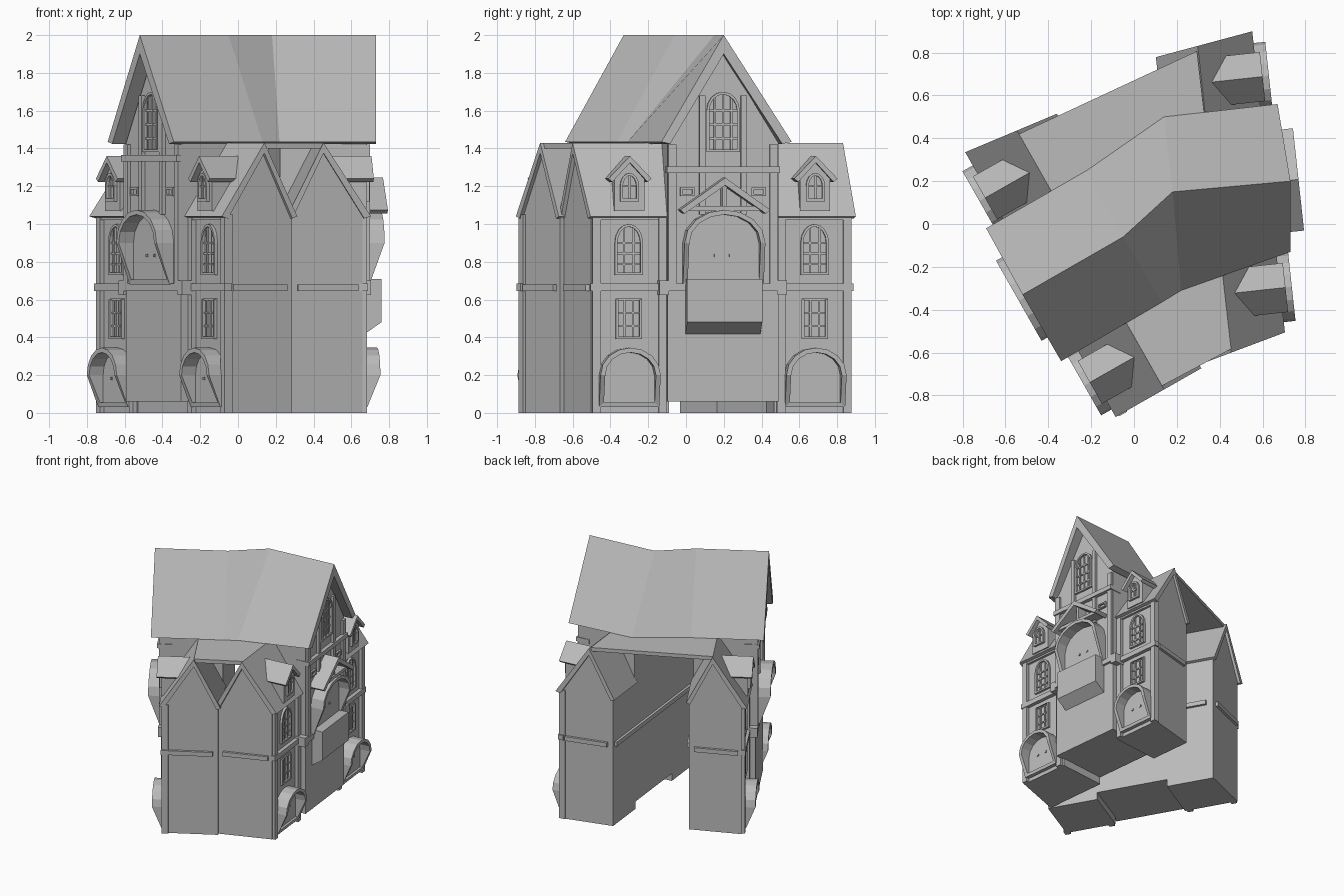
import bpy, bmesh, math
from mathutils import Matrix, Vector

cube = bpy.data.objects.get("Cube")
if cube:
    bpy.data.objects.remove(cube)

stone = bpy.data.materials.new("grey_stone")
stone.use_nodes = True
stone.diffuse_color = (0.5, 0.5, 0.5, 1)
stone.node_tree.nodes["Principled BSDF"].inputs["Base Color"].default_value = (0.5, 0.5, 0.5, 1)

frame = Matrix()   # placement of the facade being built: x outward, y along, z up
side = ""          # name prefix of the facade being built


def loft(name, rings, closed=False):
    """Skin equal loops of points; cap the ends, or join last to first."""
    bm = bmesh.new()
    loops = [[bm.verts.new(frame @ Vector(p)) for p in r] for r in rings]
    pairs = list(zip(loops, loops[1:]))
    if closed:
        pairs.append((loops[-1], loops[0]))
    else:
        bm.faces.new(loops[0])
        bm.faces.new(loops[-1])
    for a, b in pairs:
        for i in range(len(a)):
            j = (i + 1) % len(a)
            bm.faces.new((a[i], a[j], b[j], b[i]))
    bmesh.ops.recalc_face_normals(bm, faces=bm.faces)
    mesh = bpy.data.meshes.new(side + name)
    bm.to_mesh(mesh)
    bm.free()
    mesh.materials.append(stone)
    bpy.context.collection.objects.link(bpy.data.objects.new(side + name, mesh))


def plate(name, outline, u0, u1):
    """Extrude a facade outline outward."""
    loft(name, [[(u, v, z) for v, z in outline] for u in (u0, u1)])


def box(name, u0, u1, v0, v1, z0, z1):
    plate(name, [(v0, z0), (v1, z0), (v1, z1), (v0, z1)], u0, u1)


def sweep(name, profile, start, end):
    """Extrude a (u, z) profile along the facade between two skewed ends (a, slope)."""
    loft(name, [[(u, a + s * u, z) for u, z in profile] for a, s in (start, end)])


def arch(c, hw, z0, spring, top, n=8):
    pts = [(c - hw, z0), (c + hw, z0)]
    for i in range(n + 1):
        t = math.pi * i / n
        pts.append((c + hw * math.cos(t), spring + (top - spring) * math.sin(t)))
    return pts


def ring(name, outer, inner, u0, front):
    """Frame between two outlines; its front depth depends on height."""
    loft(name, [[(u0, v, z) for v, z in outer], [(front(z), v, z) for v, z in outer],
                [(front(z), v, z) for v, z in inner], [(u0, v, z) for v, z in inner]], True)


def window(name, c, hw, z0, spring, top, u, cols=3, rows=3):
    t = 0.014
    ring(name + "_frame", arch(c, hw, z0, spring, top),
         arch(c, hw - t, z0 + t, spring, max(top - t, spring)), u - 0.01, lambda z: u + 0.018)
    for i in range(1, cols):
        v = hw * (2 * i / cols - 1)
        h = spring + (top - spring) * math.sqrt(1 - (v / hw) ** 2)
        box(name + "_mullion", u - 0.01, u + 0.01, c + v - 0.005, c + v + 0.005, z0, h - 0.005)
    for i in range(1, rows + 1):
        z = z0 + (spring - z0) * i / rows
        box(name + "_bar", u - 0.01, u + 0.008, c - hw, c + hw, z - 0.005, z + 0.005)


def hood(name, c, hw, z0, spring, top, u, base, reach):
    """Arched canopy that leans out toward its top, round a flat door."""
    t = 0.025
    ring(name, arch(c, hw, z0, spring, top), arch(c, hw - t, z0 + t, spring, top - t), u - 0.02,
         lambda z: u + base + reach * min(1, max(0, (z - z0) / (spring - z0))) ** 1.5)
    plate(name + "_door", arch(c, hw - t, z0 + t, spring, top - t), u - 0.02, u + 0.015)
    for s in (-1, 1):
        v = c + s * 0.04
        box(name + "_knob", u, u + 0.022, v - 0.008, v + 0.008, z0 + 0.145, z0 + 0.16)


def gable(name, c, hw, z_eave, z_top, u0, u1, t):
    plate(name, [(c - hw, z_eave), (c, z_top), (c + hw, z_eave), (c + hw - t * 0.6, z_eave - t * 0.5),
                 (c, z_top - t), (c - hw + t * 0.6, z_eave - t * 0.5)], u0, u1)


FRONT, MID = 0.215, 0.28   # front planes of wings and centre


def wing(s, end):
    a, k = end
    inner = (s * 0.28, 0)
    c = s * 0.495
    sweep("wing_body", [(-0.18, 0), (FRONT, 0), (FRONT, 1.06), (0, 1.38), (-0.18, 1.06)], inner, end)
    sweep("wing_roof", [(-0.2, 1.04), (0, 1.43), (0.26, 1.04), (0.222, 1.03), (0, 1.375), (-0.17, 1.03)],
          inner, (a + s * 0.02, k))
    sweep("end_belt", [(-0.14, 0.645), (0.19, 0.645), (0.19, 0.68), (-0.14, 0.68)],
          (a - s * 0.02, k), (a + s * 0.02, k))
    # pilasters, belt and plinth
    for v in (0.315, 0.668):
        box("pilaster", 0.19, 0.24, s * v - 0.022, s * v + 0.022, 0, 1.05)
    box("belt", 0.2, 0.245, s * 0.3, s * 0.7, 0.645, 0.685)
    box("belt_block", 0.2, 0.3, s * 0.315 - 0.025, s * 0.315 + 0.025, 0.625, 0.70)
    box("eave_band", 0.2, 0.235, s * 0.3, s * 0.69, 1.02, 1.05)
    # openings
    window("lower_window", c, 0.07, 0.39, 0.6, 0.601, FRONT)
    window("arched_window", c, 0.075, 0.73, 0.9, 1.0, FRONT)
    hood("porch", c, 0.16, 0.03, 0.2, 0.345, FRONT, 0.03, 0.07)
    # roof dormer
    box("dormer_body", 0.05, 0.25, c - 0.08, c + 0.08, 1.07, 1.25)
    plate("dormer_gable", [(c - 0.08, 1.25), (c + 0.08, 1.25), (c, 1.335)], 0.05, 0.25)
    gable("dormer_roof", c, 0.115, 1.24, 1.36, 0.02, 0.285, 0.035)
    window("dormer_window", c, 0.05, 1.12, 1.2, 1.27, 0.25, 2, 1)


def facade(prefix, origin, angle, neg_end, pos_end, band):
    global frame, side
    side = prefix
    frame = Matrix.Translation((*origin, 0)) @ Matrix.Rotation(math.radians(angle), 4, "Z")
    wing(-1, neg_end)
    wing(1, pos_end)
    # tall gabled centre
    plate("centre_block", [(-0.295, 0.06), (0.295, 0.06), (0.295, 1.43), (0, 1.91), (-0.295, 1.43)],
          -0.18, MID)
    box("inner_belt", -0.2, -0.17, -0.6, 0.6, 0.645, 0.68)
    box("centre_belt", 0.25, 0.30, -0.295, 0.295, 0.645, 0.685)
    box("upper_band", 0.2, 0.31, -0.3, 0.3, band, band + 0.035)
    for s in (-1, 1):
        box("centre_pilaster", 0.25, 0.298, s * 0.27 - 0.022, s * 0.27 + 0.022, 0.685, 1.42)
        box("gable_post", 0.25, 0.30, s * 0.11 - 0.016, s * 0.11 + 0.016, 1.05, 1.68)
        ring("vent", [(s * 0.19 + a * 0.038, 1.17 + b * 0.022) for a, b in ((-1, -1), (1, -1), (1, 1), (-1, 1))],
             [(s * 0.19 + a * 0.026, 1.17 + b * 0.012) for a, b in ((-1, -1), (1, -1), (1, 1), (-1, 1))],
             0.27, lambda z: 0.295)
    window("gable_window", 0, 0.088, 1.38, 1.6, 1.7, MID, 4, 3)
    hood("great_hood", 0, 0.215, 0.68, 0.9, 1.075, MID, 0.025, 0.08)


facade("east_", (0.37, 0.165), 6.2, (-0.75, 0.257), (0.65, 0.155), 1.27)
# balcony and pediment, on this front only
sweep("balcony", [(0.27, 0.41), (0.27, 0.71), (0.37, 0.71), (0.37, 0.48)], (-0.2, 0), (0.2, 0))
gable("pediment_roof", 0, 0.24, 1.075, 1.245, 0.27, 0.40, 0.04)
box("pediment_beam", 0.27, 0.37, -0.2, 0.2, 1.07, 1.095)
box("pediment_king_post", 0.27, 0.36, -0.012, 0.012, 1.09, 1.21)

facade("west_", (-0.203, -0.168), 209.6, (-0.675, -0.12), (0.675, 0), 1.33)

# flat roof bridging the two wing ridges
side, frame = "", Matrix()
corners = [(-0.537, 0.42), (0.294, 0.807), (0.453, -0.583), (0.131, -0.755)]
loft("bridge_roof", [[(x, y, z) for x, y in corners] for z in (1.4, 1.43)])

# bent main roof: south eave, ridge and north eave at each station
stations = [((-0.34, -0.64), (-0.52, -0.33), (-0.69, -0.02)),
            ((0.13, -0.365), (-0.05, -0.06), (-0.22, 0.25)),
            ((0.22, -0.31), (0.18, 0.15), (0.14, 0.50)),
            ((0.73, -0.13), (0.73, 0.20), (0.67, 0.56))]
rings = []
for south, ridge, north in stations:
    s, r, n = (Vector((*p, z)) for p, z in ((south, 1.435), (ridge, 2.0), (north, 1.435)))
    drop = Vector((0, 0, -0.1))
    rings.append([s, r, n, n.lerp(r, 0.14) + drop * 0.9, r + drop, s.lerp(r, 0.14) + drop * 0.9])
loft("main_roof", rings)
